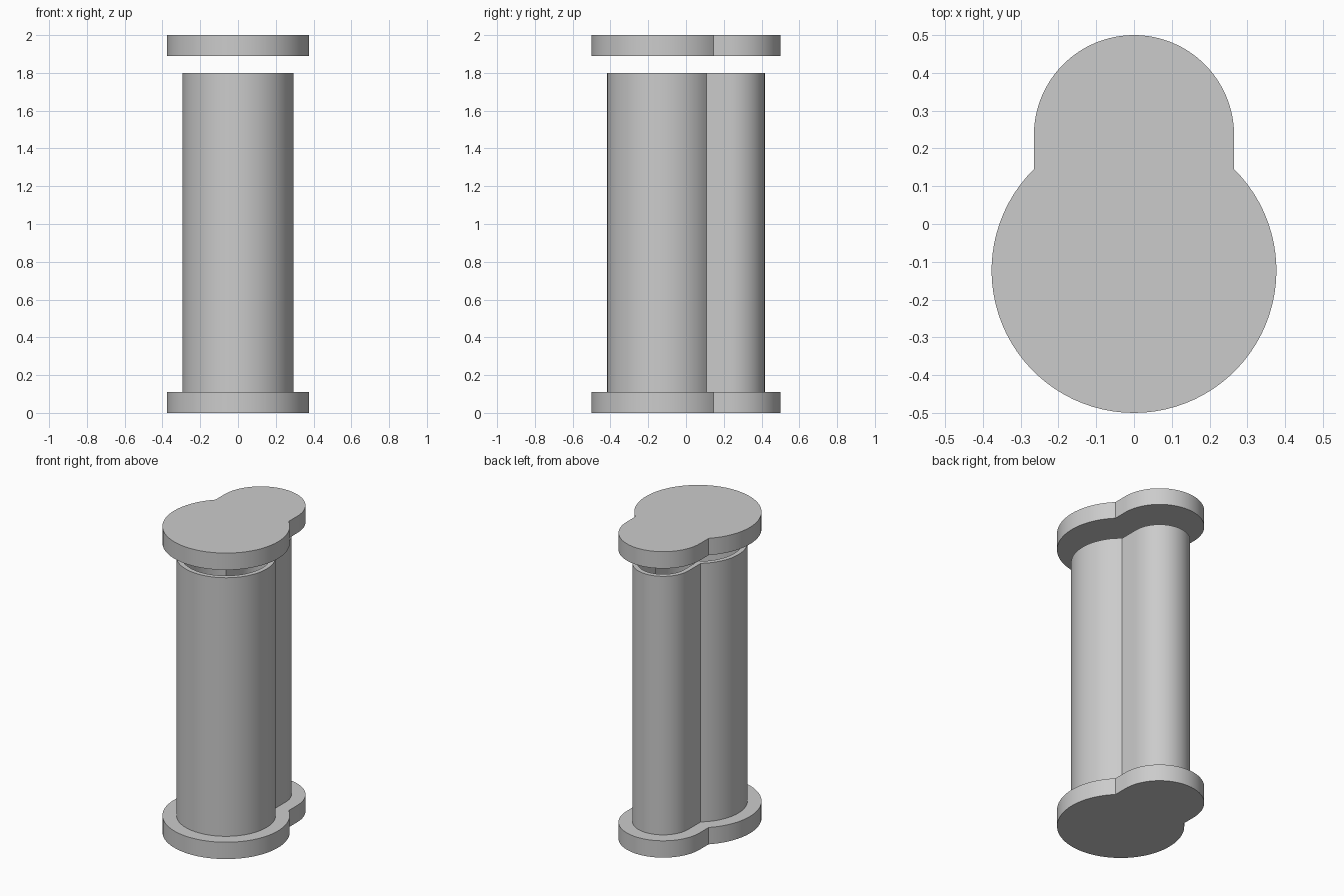
import bpy, bmesh, math

if "Cube" in bpy.data.objects:
    bpy.data.objects.remove(bpy.data.objects["Cube"])

grey = bpy.data.materials.new("light grey")
grey.diffuse_color = (0.6, 0.6, 0.6, 1)
grey.use_nodes = True
grey.node_tree.nodes["Principled BSDF"].inputs["Base Color"].default_value = grey.diffuse_color

Y1, R1 = -0.123, 0.377   # large front lobe
Y2, R2 = 0.235, 0.265    # small rear lobe


def outline(d, n=64):
    """Two-lobed outline, offset inward by d."""
    R, r = R1 - d, R2 - d
    a = math.acos(r / R)                       # where the straight side meets the large lobe
    big = [math.pi - a + (math.pi + 2 * a) * i / n for i in range(n + 1)]
    small = [math.pi * i / n for i in range(n + 1)]
    return ([(R * math.cos(t), Y1 + R * math.sin(t)) for t in big]
            + [(r * math.cos(t), Y2 + r * math.sin(t)) for t in small])


def finish(name, bm):
    bmesh.ops.recalc_face_normals(bm, faces=bm.faces)
    me = bpy.data.meshes.new(name)
    bm.to_mesh(me)
    bm.free()
    me.materials.append(grey)
    ob = bpy.data.objects.new(name, me)
    bpy.context.collection.objects.link(ob)
    bpy.ops.object.select_all(action='DESELECT')
    ob.select_set(True)
    bpy.context.view_layer.objects.active = ob
    bpy.ops.object.shade_smooth_by_angle(angle=math.radians(25))


def loft(name, loops, capped=True):
    """Join a chain of (offset, height) outlines; cap the ends or close the chain."""
    bm = bmesh.new()
    rings = [[bm.verts.new((x, y, z)) for x, y in outline(d)] for d, z in loops]
    pairs = list(zip(rings, rings[1:]))
    for a, b in pairs:
        n = len(a)
        for i in range(n):
            j = (i + 1) % n
            bm.faces.new((a[i], a[j], b[j], b[i]))
    if capped:
        bm.faces.new(rings[0])
        bm.faces.new(rings[-1])
    finish(name, bm)


# base plate and floating lid plate
loft("base_plate", [(0, 0), (0, 0.11)])
loft("lid_plate", [(0, 1.89), (0, 2.0)])

# hollow body: outer wall, rim, inner wall, standing on the base plate
loft("hollow_body", [(0.083, 0.11), (0.083, 1.80), (0.113, 1.80), (0.113, 0.11)], capped=False)
